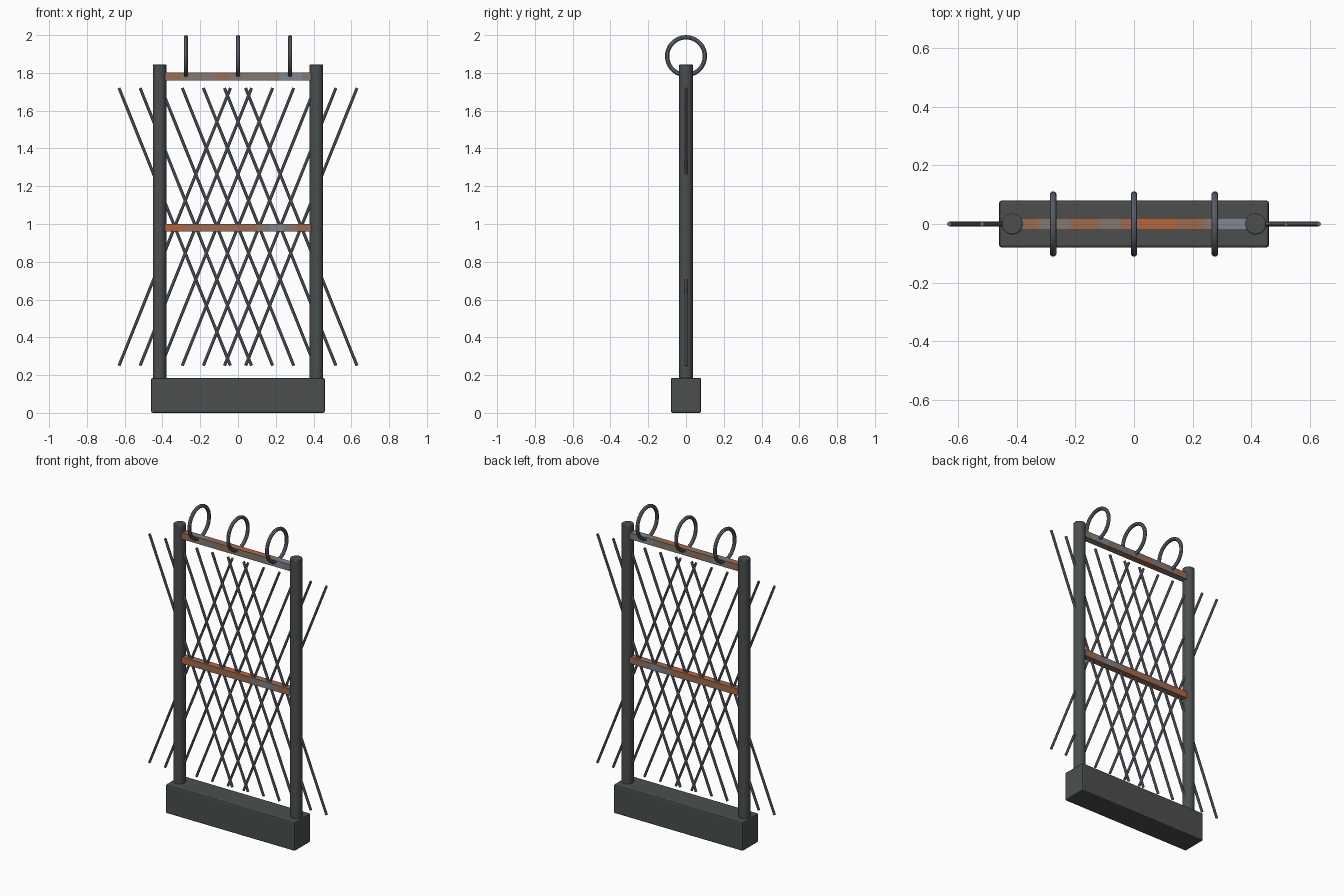
import bpy, bmesh, math
from mathutils import Vector

if "Cube" in bpy.data.objects:
    bpy.data.objects.remove(bpy.data.objects["Cube"])


def material(name, rgb):
    m = bpy.data.materials.new(name)
    m.diffuse_color = (*rgb, 1)
    m.use_nodes = True
    m.node_tree.nodes["Principled BSDF"].inputs["Base Color"].default_value = m.diffuse_color
    return m


IRON = material("dark iron", (0.069, 0.078, 0.076))
STEEL = material("steel grey", (0.17, 0.185, 0.22))
RUST = material("rust orange", (0.45, 0.13, 0.05))
BROWN = material("rust brown", (0.33, 0.15, 0.085))
WORN = material("worn brown grey", (0.23, 0.19, 0.165))
PALE = material("pale steel", (0.22, 0.24, 0.28))


def finish(name, mat, smooth=True):
    ob = bpy.context.object
    ob.name = name
    ob.data.materials.append(mat)
    if smooth:
        bpy.ops.object.shade_smooth_by_angle(angle=math.radians(35))
    return ob


def bevel(ob, width):
    b = ob.modifiers.new("soft edges", "BEVEL")
    b.width, b.segments, b.limit_method = width, 2, "ANGLE"


def rod(name, a, b, radius, sides, mat):
    a, b = Vector(a), Vector(b)
    d = b - a
    bpy.ops.mesh.primitive_cylinder_add(
        vertices=sides, radius=radius, depth=d.length, location=(a + b) / 2,
        rotation=d.to_track_quat("Z", "Y").to_euler())
    return finish(name, mat)


# Base block
bpy.ops.mesh.primitive_cube_add(size=1, location=(0, 0, 0.0925))
base = bpy.context.object
base.scale = (0.92, 0.16, 0.185)
bpy.ops.object.transform_apply(location=False, rotation=False, scale=True)
finish("base", IRON, False)
bevel(base, 0.008)

# Side posts
for side, x in (("left", -0.415), ("right", 0.415)):
    post = rod(side + "_post", (x, 0, 0.17), (x, 0, 1.845), 0.036, 20, IRON)
    bevel(post, 0.004)

# Crossed wires, leaning both ways
for i in range(7):
    x = -0.335 + i * 0.67 / 6
    for lean, s in (("right", 1), ("left", -1)):
        rod(f"wire_{lean}_{i + 1}", (x - s * 0.295, 0, 0.25),
            (x + s * 0.295, 0, 1.72), 0.008, 8, STEEL)

# Hanging rings
for i, x in enumerate((-0.276, 0, 0.276)):
    bpy.ops.mesh.primitive_torus_add(
        major_radius=0.1, minor_radius=0.0115, major_segments=36,
        minor_segments=10, location=(x, 0, 1.8885),
        rotation=(0, math.pi / 2, 0))
    finish(f"ring_{i + 1}", STEEL)

# Rusted rails: square bars cut along x, patches chosen by position and side
RAIL_MATS = (RUST, BROWN, WORN, PALE)


def rail(name, z, upper, lower, walls):
    bpy.ops.mesh.primitive_cube_add(size=1, location=(0, 0, z))
    ob = bpy.context.object
    ob.scale = (0.80, 0.042, 0.042)
    bpy.ops.object.transform_apply(location=False, rotation=False, scale=True)
    ob.name = name
    for m in RAIL_MATS:
        ob.data.materials.append(m)
    bm = bmesh.new()
    bm.from_mesh(ob.data)
    for x in sorted({e for p in (upper, lower, walls) for e, _ in p if e < 0.4}):
        bmesh.ops.bisect_plane(
            bm, geom=bm.verts[:] + bm.edges[:] + bm.faces[:],
            plane_co=(x, 0, 0), plane_no=(1, 0, 0))
    bm.normal_update()
    for f in bm.faces:
        patches = upper if f.normal.z > 0.5 else lower if f.normal.z < -0.5 else walls
        cx = f.calc_center_median().x
        f.material_index = next(c for e, c in patches if cx < e)
    bm.to_mesh(ob.data)
    bm.free()


# Each patch is (right end, colour index)
rail("top_rail", 1.78,
     [(-0.33, 1), (-0.22, 2), (-0.12, 1), (-0.05, 2), (0.01, 1),
      (0.14, 0), (0.24, 1), (0.29, 2), (1, 3)],
     [(-0.2, 2), (0.1, 1), (1, 2)],
     [(-0.3, 1), (-0.12, 2), (-0.05, 1), (0.22, 2), (0.34, 3), (1, 2)])
rail("middle_rail", 0.98,
     [(-0.2, 1), (0.1, 0), (1, 1)],
     [(-0.1, 1), (0.2, 0), (1, 1)],
     [(-0.3, 0), (0.1, 1), (0.17, 2), (0.24, 3), (0.3, 2), (1, 1)])
